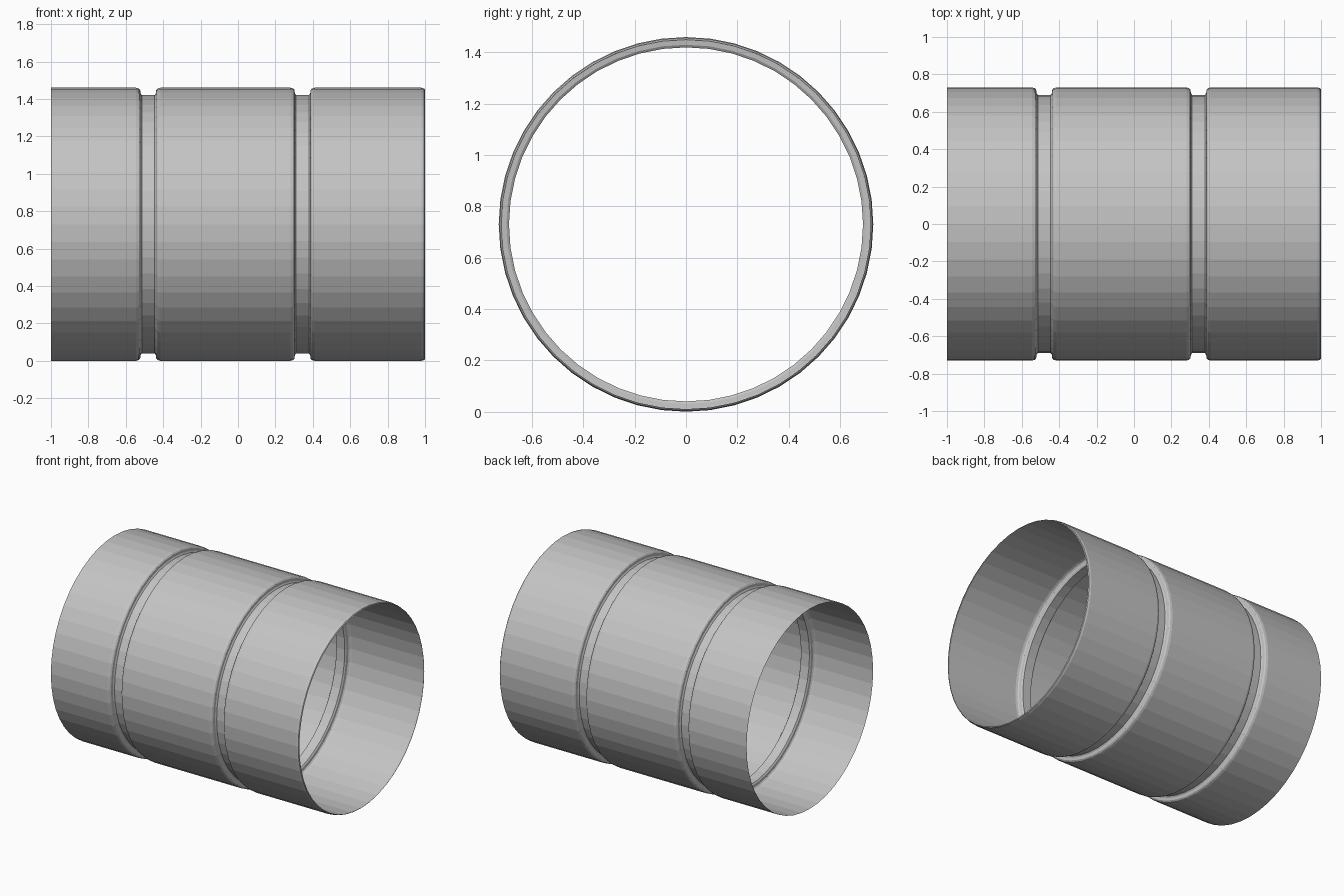
import bpy
import bmesh
from math import cos, sin, tau

cube = bpy.data.objects.get("Cube")
if cube:
    bpy.data.objects.remove(cube)

SEGMENTS = 48
RADIUS = 0.73
GROOVE_RADIUS = 0.69

metal = bpy.data.materials.new("light grey metal")
metal.use_nodes = True
grey = (0.55, 0.55, 0.55, 1)
metal.diffuse_color = grey
metal.node_tree.nodes["Principled BSDF"].inputs["Base Color"].default_value = grey


def groove(centre):
    """Profile of one pressed groove with rounded shoulders."""
    half = [(0.065, RADIUS), (0.05, RADIUS - 0.004), (0.043, RADIUS - 0.012),
            (0.041, GROOVE_RADIUS + 0.01), (0.034, GROOVE_RADIUS)]
    left = [(centre - dx, r) for dx, r in half]
    right = [(centre + dx, r) for dx, r in reversed(half)]
    return left + right


# Sheet profile along the tube axis, with a slightly turned-in lip at one end
profile = [(-1, RADIUS)] + groove(-0.48) + groove(0.345)
profile += [(0.98, RADIUS), (0.995, RADIUS - 0.004), (1, RADIUS - 0.01)]

# Revolve the profile into an open, faceted pipe sleeve
bm = bmesh.new()
rings = []
for x, r in profile:
    rings.append([bm.verts.new((x, r * cos(tau * i / SEGMENTS),
                                RADIUS + r * sin(tau * i / SEGMENTS)))
                  for i in range(SEGMENTS)])
for a, b in zip(rings, rings[1:]):
    for i in range(SEGMENTS):
        j = (i + 1) % SEGMENTS
        bm.faces.new((a[i], a[j], b[j], b[i]))
bmesh.ops.recalc_face_normals(bm, faces=bm.faces)

mesh = bpy.data.meshes.new("pipe_sleeve")
bm.to_mesh(mesh)
bm.free()
mesh.materials.append(metal)
sleeve = bpy.data.objects.new("pipe_sleeve", mesh)
bpy.context.collection.objects.link(sleeve)
